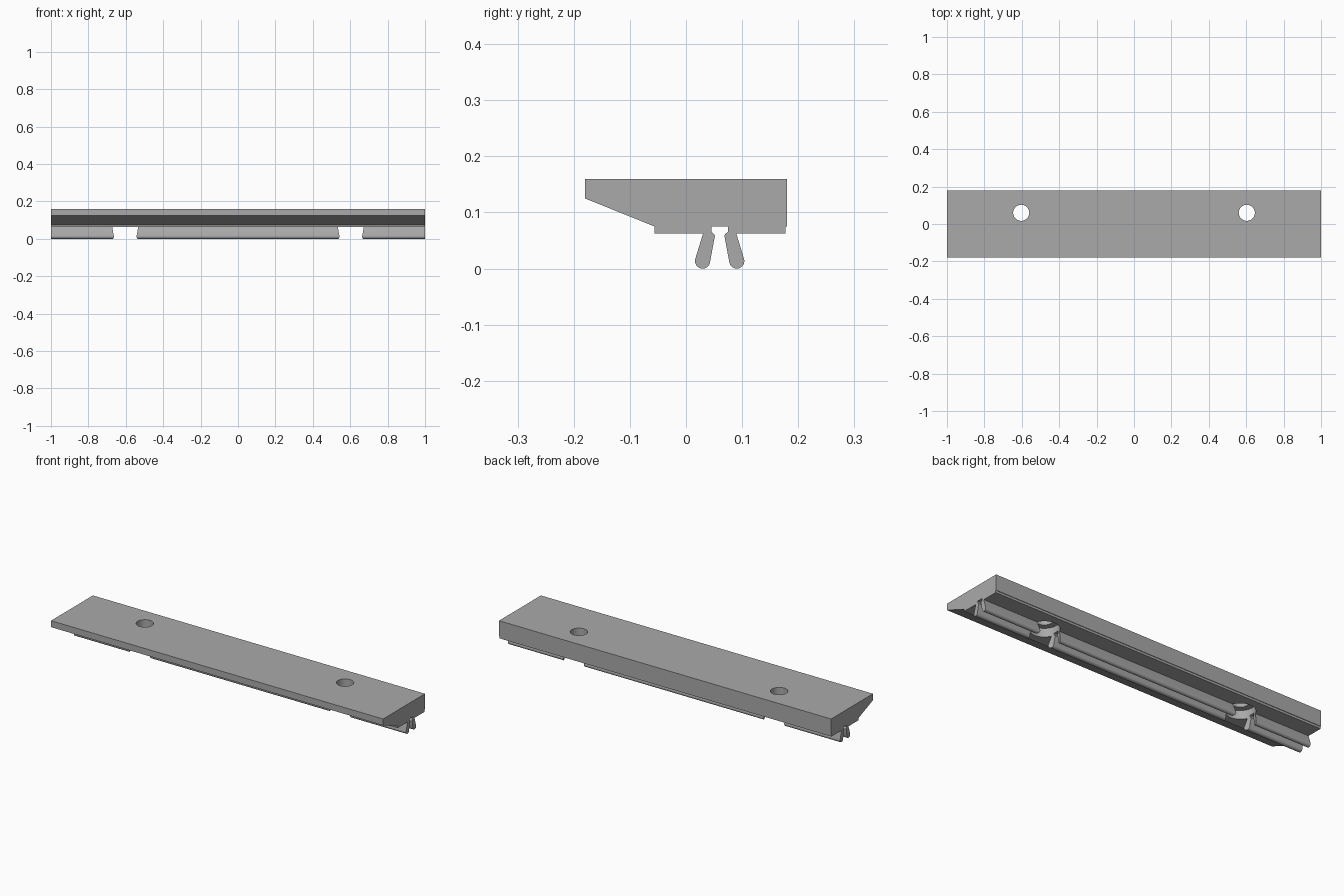
import bpy, bmesh, math

cube = bpy.data.objects.get("Cube")
if cube:
    bpy.data.objects.remove(cube, do_unlink=True)

grey = bpy.data.materials.new("plain_grey")
grey.use_nodes = True
colour = (0.4, 0.4, 0.4, 1)
grey.diffuse_color = colour
grey.node_tree.nodes["Principled BSDF"].inputs["Base Color"].default_value = colour

AXIS = 0.06        # y of the clip slot and the screw holes
HOLE_X = 0.603


def prong(side):
    """Half of the snap clip, listed from its outer root to the slot roof."""
    tip_y, tip_z, r = 0.0305, 0.0135, 0.0135
    pts = [(0.030, 0.063)]
    for i in range(13):
        a = math.radians(165 + i * 15)
        pts.append((-tip_y + r * math.cos(a), tip_z + r * math.sin(a)))
    pts = [(-0.0295, 0.063)] + pts[1:]
    pts += [(-0.0085, 0.058), (-0.0095, 0.061), (-0.015, 0.066), (-0.015, 0.075)]
    return [(AXIS - side * y, z) for y, z in pts]


def cutter(name, x, r, z0, z1):
    bpy.ops.mesh.primitive_cylinder_add(vertices=48, radius=r, depth=z1 - z0,
                                        location=(x, AXIS, (z0 + z1) / 2))
    ob = bpy.context.object
    ob.name = name
    ob.hide_render = True
    ob.hide_set(True)
    return ob


# Bar with sloped front underside, foot step and snap clip in one section
section = [(-0.18, 0.16), (-0.18, 0.125), (-0.056, 0.075), (-0.056, 0.063)]
section += prong(-1) + prong(1)[::-1]
section += [(0.177, 0.063), (0.177, 0.075), (0.18, 0.075), (0.18, 0.16)]

bm = bmesh.new()
face = bm.faces.new([bm.verts.new((-1, y, z)) for y, z in section])
out = bmesh.ops.extrude_face_region(bm, geom=[face])
bmesh.ops.translate(bm, vec=(2, 0, 0),
                    verts=[v for v in out["geom"] if isinstance(v, bmesh.types.BMVert)])
bmesh.ops.recalc_face_normals(bm, faces=bm.faces)
mesh = bpy.data.meshes.new("clip_bar")
bm.to_mesh(mesh)
bm.free()
bar = bpy.data.objects.new("clip_bar", mesh)
bpy.context.collection.objects.link(bar)
mesh.materials.append(grey)

# Screw holes with wider pockets below that also interrupt the clip
cutters = []
for side, x in (("right", -HOLE_X), ("left", HOLE_X)):
    cutters.append(cutter("hole_cutter_" + side, x, 0.043, -0.05, 0.2))
    cutters.append(cutter("pocket_cutter_" + side, x, 0.075, -0.06, 0.11))
bpy.ops.object.select_all(action="DESELECT")
bar.select_set(True)
bpy.context.view_layer.objects.active = bar
for cut in cutters:
    mod = bar.modifiers.new(cut.name, "BOOLEAN")
    mod.operation = "DIFFERENCE"
    mod.solver = "EXACT"
    mod.object = cut
    bpy.ops.object.modifier_apply(modifier=mod.name)
for cut in cutters:
    bpy.data.objects.remove(cut, do_unlink=True)

bpy.ops.object.shade_smooth_by_angle(angle=math.radians(30))
